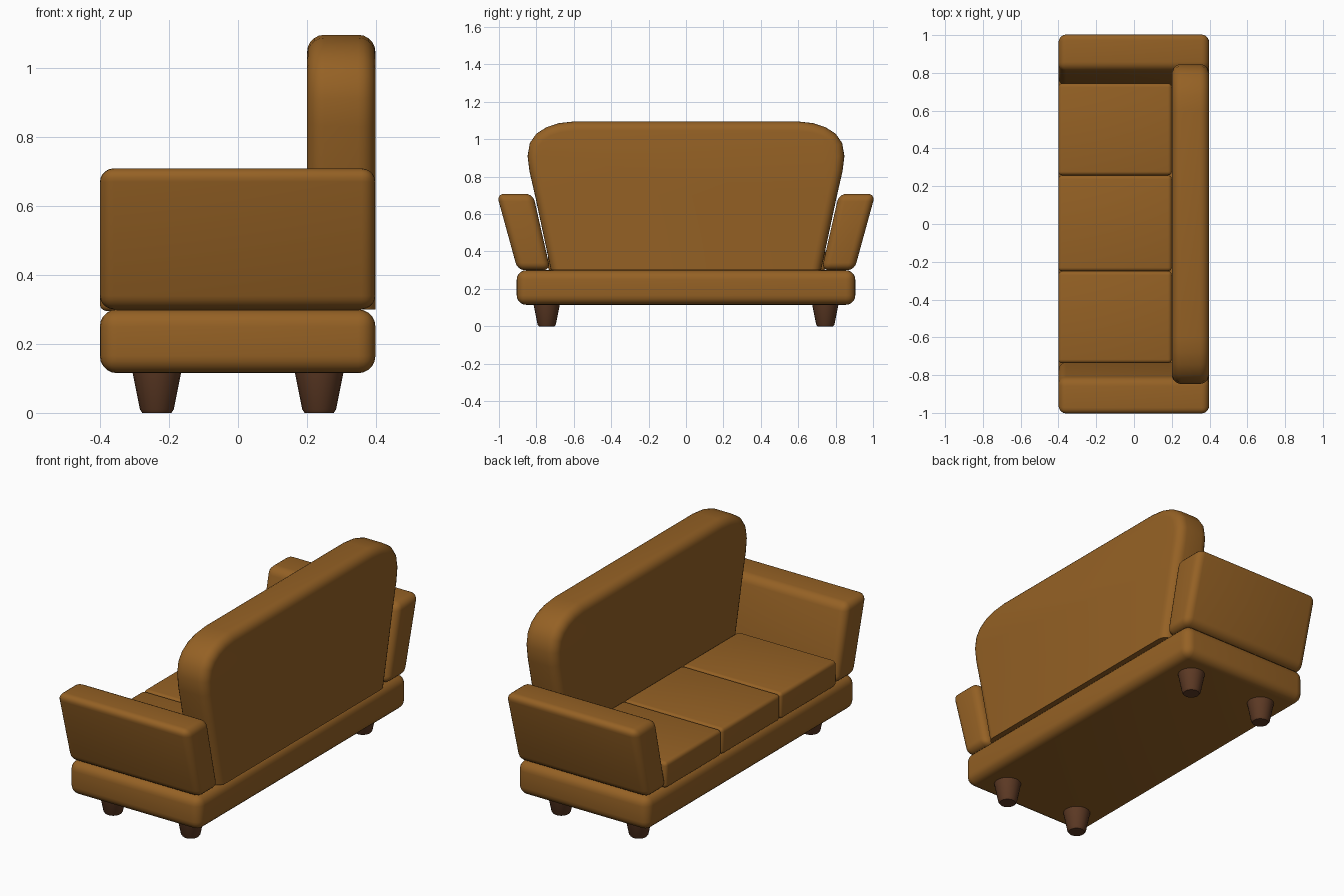
import bpy, bmesh, math

if "Cube" in bpy.data.objects:
    bpy.data.objects.remove(bpy.data.objects["Cube"])


def material(name, rgb):
    m = bpy.data.materials.new(name)
    m.diffuse_color = (*rgb, 1)
    m.use_nodes = True
    m.node_tree.nodes["Principled BSDF"].inputs["Base Color"].default_value = m.diffuse_color
    return m


FABRIC = material("brown upholstery", (0.30, 0.12, 0.018))
WOOD = material("dark wood", (0.11, 0.042, 0.018))


def finish(bm, name, mat):
    bmesh.ops.recalc_face_normals(bm, faces=bm.faces)
    me = bpy.data.meshes.new(name)
    bm.to_mesh(me)
    bm.free()
    me.materials.append(mat)
    ob = bpy.data.objects.new(name, me)
    bpy.context.collection.objects.link(ob)
    bpy.ops.object.select_all(action='DESELECT')
    ob.select_set(True)
    bpy.context.view_layer.objects.active = ob
    bpy.ops.object.shade_smooth_by_angle(angle=math.radians(35))
    return ob


def padded(name, outline, x0, x1, radius, pick=lambda e: True, segments=5):
    """Extrude a (y, z) outline along x and round the picked edges."""
    bm = bmesh.new()
    a = [bm.verts.new((x0, y, z)) for y, z in outline]
    b = [bm.verts.new((x1, y, z)) for y, z in outline]
    bm.faces.new(a)
    bm.faces.new(b[::-1])
    n = len(outline)
    for i in range(n):
        j = (i + 1) % n
        bm.faces.new((a[i], b[i], b[j], a[j]))
    bm.normal_update()
    bmesh.ops.recalc_face_normals(bm, faces=bm.faces)
    bmesh.ops.bevel(bm, geom=[e for e in bm.edges if pick(e)], offset=radius,
                    segments=segments, profile=0.5, affect='EDGES', clamp_overlap=True)
    return finish(bm, name, FABRIC)


def rect(y0, y1, z0, z1):
    return [(y0, z0), (y1, z0), (y1, z1), (y0, z1)]


# base
padded("base", rect(-0.905, 0.905, 0.115, 0.30), -0.4, 0.398, 0.05)

# three seat cushions
for i, (y0, y1) in enumerate([(-0.737, -0.25), (-0.25, 0.258), (0.258, 0.745)]):
    padded(f"seat_cushion_{i + 1}", rect(y0, y1, 0.295, 0.438), -0.4, 0.2, 0.02, segments=4)

# backrest: flared outline, rounded on both faces but flat underneath
half = [(0.722, 0.30), (0.805, 0.69), (0.837, 0.83), (0.847, 0.91), (0.835, 0.98),
        (0.80, 1.03), (0.745, 1.065), (0.68, 1.086), (0.60, 1.095)]
outline = half + [(-y, z) for y, z in reversed(half)]


def face_rim(e):
    p, q = (v.co for v in e.verts)
    return abs(p.x - q.x) < 1e-4 and max(p.z, q.z) > 0.31


padded("backrest", outline, 0.2, 0.398, 0.05, face_rim)

# arms leaning outward
for side, label in ((-1, "right"), (1, "left")):
    arm = [(0.725, 0.30), (0.90, 0.30), (1.012, 0.708), (0.818, 0.708)]
    padded(f"{label}_arm", [(side * y, z) for y, z in arm], -0.4, 0.398, 0.04)

# tapered legs with a softened foot
for x in (-0.235, 0.235):
    for y in (-0.745, 0.745):
        bm = bmesh.new()
        rings = []
        for r, z in ((0.042, 0.0), (0.049, 0.010), (0.072, 0.125)):
            rings.append([bm.verts.new((x + r * math.cos(t * math.tau / 20),
                                        y + r * math.sin(t * math.tau / 20), z))
                          for t in range(20)])
        for lo, hi in zip(rings, rings[1:]):
            for t in range(20):
                u = (t + 1) % 20
                bm.faces.new((lo[t], lo[u], hi[u], hi[t]))
        bm.faces.new(rings[0])
        bm.faces.new(rings[-1])
        finish(bm, "leg", WOOD)
